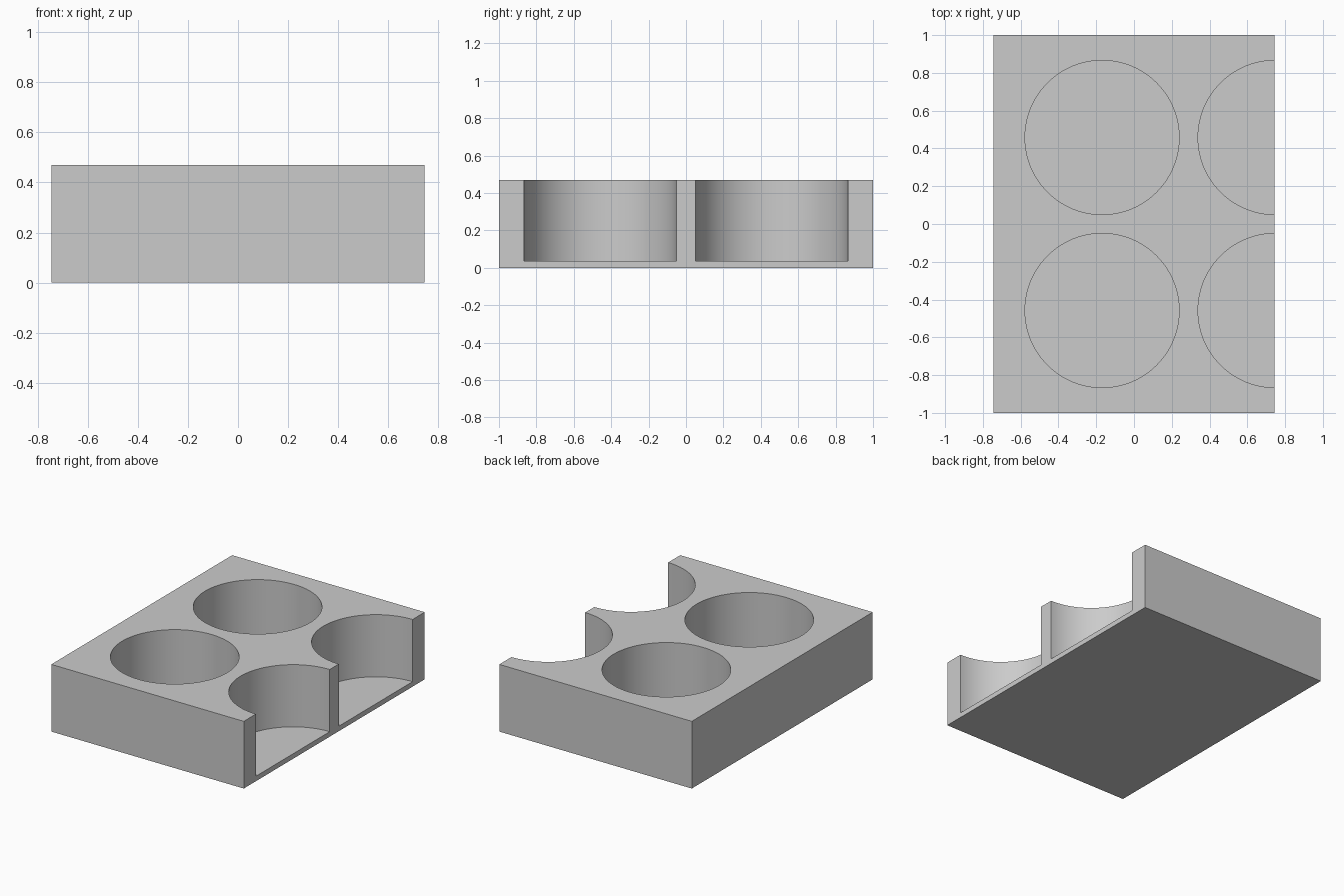
import bpy
import math

HALF_X, HALF_Y, HEIGHT = 0.745, 1.0, 0.47
FLOOR, RADIUS, PITCH = 0.035, 0.408, 0.916

if "Cube" in bpy.data.objects:
    bpy.data.objects.remove(bpy.data.objects["Cube"], do_unlink=True)

# Single plain grey
grey = bpy.data.materials.new("light grey")
grey.use_nodes = True
colour = (0.6, 0.6, 0.6, 1)
grey.diffuse_color = colour
for node in grey.node_tree.nodes:
    if node.type == "BSDF_PRINCIPLED":
        node.inputs["Base Color"].default_value = colour

# Solid block
bpy.ops.mesh.primitive_cube_add(size=1, location=(0, 0, HEIGHT / 2))
holder = bpy.context.object
holder.name = "cup_holder_block"
holder.scale = (2 * HALF_X, 2 * HALF_Y, HEIGHT)
bpy.ops.object.transform_apply(location=True, rotation=True, scale=True)
holder.data.materials.append(grey)


def cut_well(x, y):
    """Bore a flat-bottomed round well down to the floor."""
    bpy.ops.mesh.primitive_cylinder_add(
        vertices=96, radius=RADIUS, depth=HEIGHT,
        location=(x, y, FLOOR + HEIGHT / 2))
    cutter = bpy.context.object
    cutter.name = "well_cutter"
    cutter.hide_render = True
    cutter.data.materials.append(grey)
    bore = holder.modifiers.new("well", "BOOLEAN")
    bore.operation = "DIFFERENCE"
    bore.solver = "EXACT"
    bore.object = cutter
    bpy.ops.object.select_all(action="DESELECT")
    holder.select_set(True)
    bpy.context.view_layer.objects.active = holder
    bpy.ops.object.modifier_apply(modifier=bore.name)
    bpy.data.objects.remove(cutter, do_unlink=True)


# Two full wells, and two half wells open to the left side
for x in (-0.169, -0.169 + PITCH):
    for y in (-PITCH / 2, PITCH / 2):
        cut_well(x, y)

bpy.ops.object.shade_smooth_by_angle(angle=math.radians(30))
